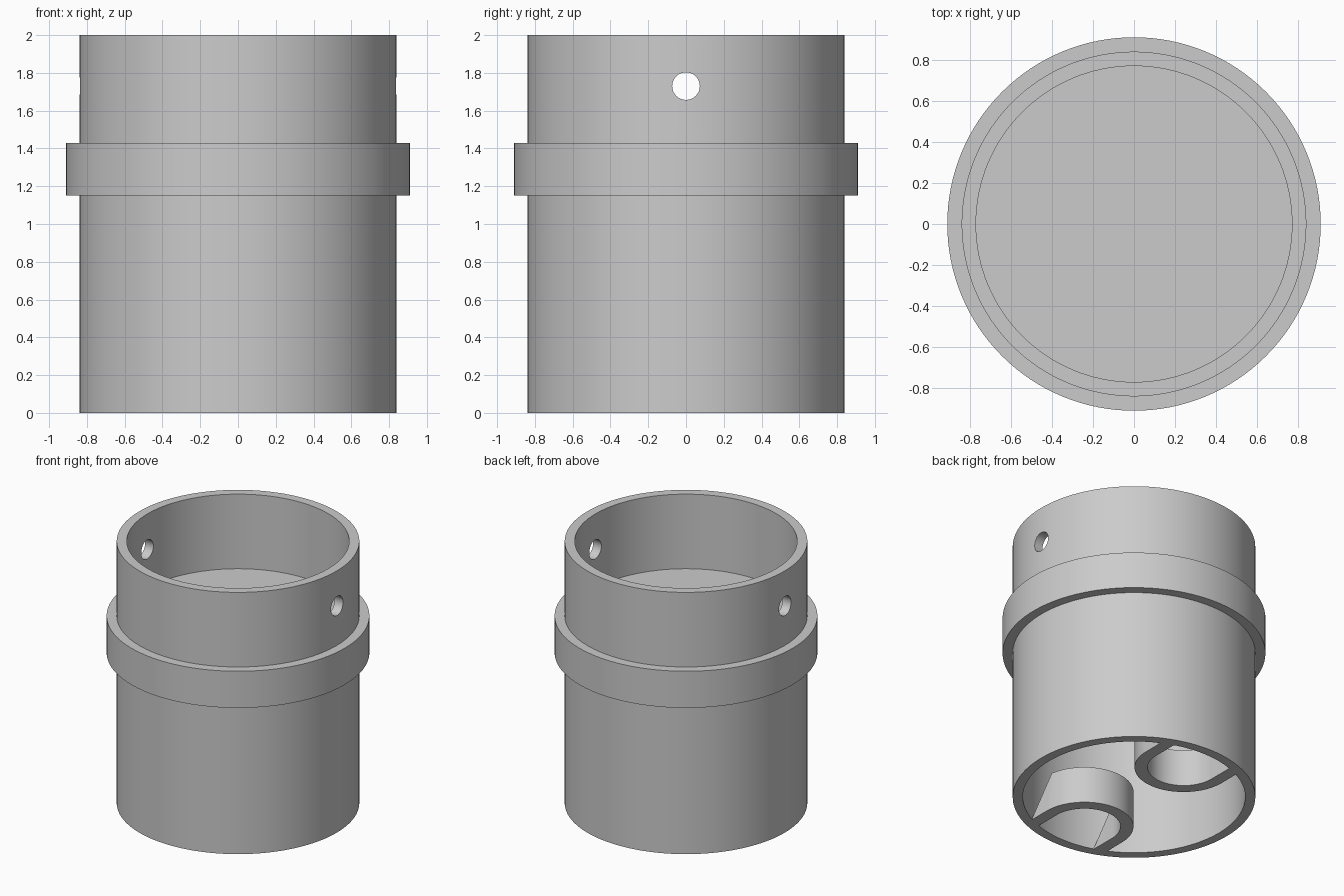
import bpy, bmesh
from math import sin, cos, pi, sqrt

old = bpy.data.objects.get("Cube")
if old:
    bpy.data.objects.remove(old, do_unlink=True)

OUTER, INNER, FLANGE = 0.84, 0.77, 0.91
SEGMENTS = 128

grey = bpy.data.materials.new("plain_grey")
grey.use_nodes = True
colour = (0.6, 0.6, 0.6, 1)
grey.diffuse_color = colour
grey.node_tree.nodes["Principled BSDF"].inputs["Base Color"].default_value = colour


def finish(name, bm):
    """Turn a bmesh into a named object with the shared material."""
    bmesh.ops.remove_doubles(bm, verts=bm.verts, dist=1e-5)
    bmesh.ops.recalc_face_normals(bm, faces=bm.faces)
    mesh = bpy.data.meshes.new(name)
    bm.to_mesh(mesh)
    bm.free()
    mesh.materials.append(grey)
    obj = bpy.data.objects.new(name, mesh)
    bpy.context.collection.objects.link(obj)
    return obj


def smooth(obj):
    bpy.ops.object.select_all(action='DESELECT')
    obj.select_set(True)
    bpy.context.view_layer.objects.active = obj
    bpy.ops.object.shade_smooth_by_angle(angle=pi / 6)


# Sleeve with flange and inner floor, revolved from one profile
profile = [(0, 1.36), (INNER, 1.36), (INNER, 0), (OUTER, 0),
           (OUTER, 1.15), (FLANGE, 1.15), (FLANGE, 1.43), (OUTER, 1.43),
           (OUTER, 2), (INNER, 2), (INNER, 1.43), (0, 1.43)]
bm = bmesh.new()
verts = [bm.verts.new((r, 0, z)) for r, z in profile]
edges = [bm.edges.new(pair) for pair in zip(verts, verts[1:])]
bmesh.ops.spin(bm, geom=verts + edges, cent=(0, 0, 0), axis=(0, 0, 1),
               angle=2 * pi, steps=SEGMENTS, use_merge=True)
sleeve = finish("sleeve", bm)

# Cross holes through both sides of the upper rim
bpy.ops.mesh.primitive_cylinder_add(vertices=32, radius=0.073, depth=2.4,
                                    location=(0, 0, 1.73), rotation=(0, pi / 2, 0))
cutter = bpy.context.object
cutter.name = "hole_cutter"
cutter.hide_render = True
cut = sleeve.modifiers.new("cross_holes", 'BOOLEAN')
cut.object, cut.operation, cut.solver = cutter, 'DIFFERENCE', 'EXACT'
bpy.context.view_layer.objects.active = sleeve
bpy.ops.object.modifier_apply(modifier=cut.name)
bpy.data.objects.remove(cutter, do_unlink=True)
smooth(sleeve)


# U-shaped lugs inside the lower opening, ends cut back towards the top
def lug(name, side):
    r_out, r_in, centre, height, cutback = 0.34, 0.25, 0.535, 0.28, 0.22
    steps = 32

    def path(radius, z):
        end = sqrt(INNER ** 2 - radius ** 2) + 0.008 - cutback * z / height
        arc = [(radius * cos(pi * i / steps),
                min(centre - radius * sin(pi * i / steps), end))
               for i in range(steps + 1)]
        return [(x, y, z) for x, y in [(radius, end)] + arc + [(-radius, end)]]

    bm = bmesh.new()
    rings = [[bm.verts.new((x * side, y * side, z)) for x, y, z in path(r, z)]
             for r, z in ((r_out, 0), (r_in, 0), (r_in, height), (r_out, height))]
    for a, b in zip(rings, rings[1:] + rings[:1]):
        for i in range(len(a) - 1):
            bm.faces.new((a[i], a[i + 1], b[i + 1], b[i]))
    for i in (0, -1):
        bm.faces.new([ring[i] for ring in rings])
    smooth(finish(name, bm))


lug("front_lug", -1)
lug("back_lug", 1)
